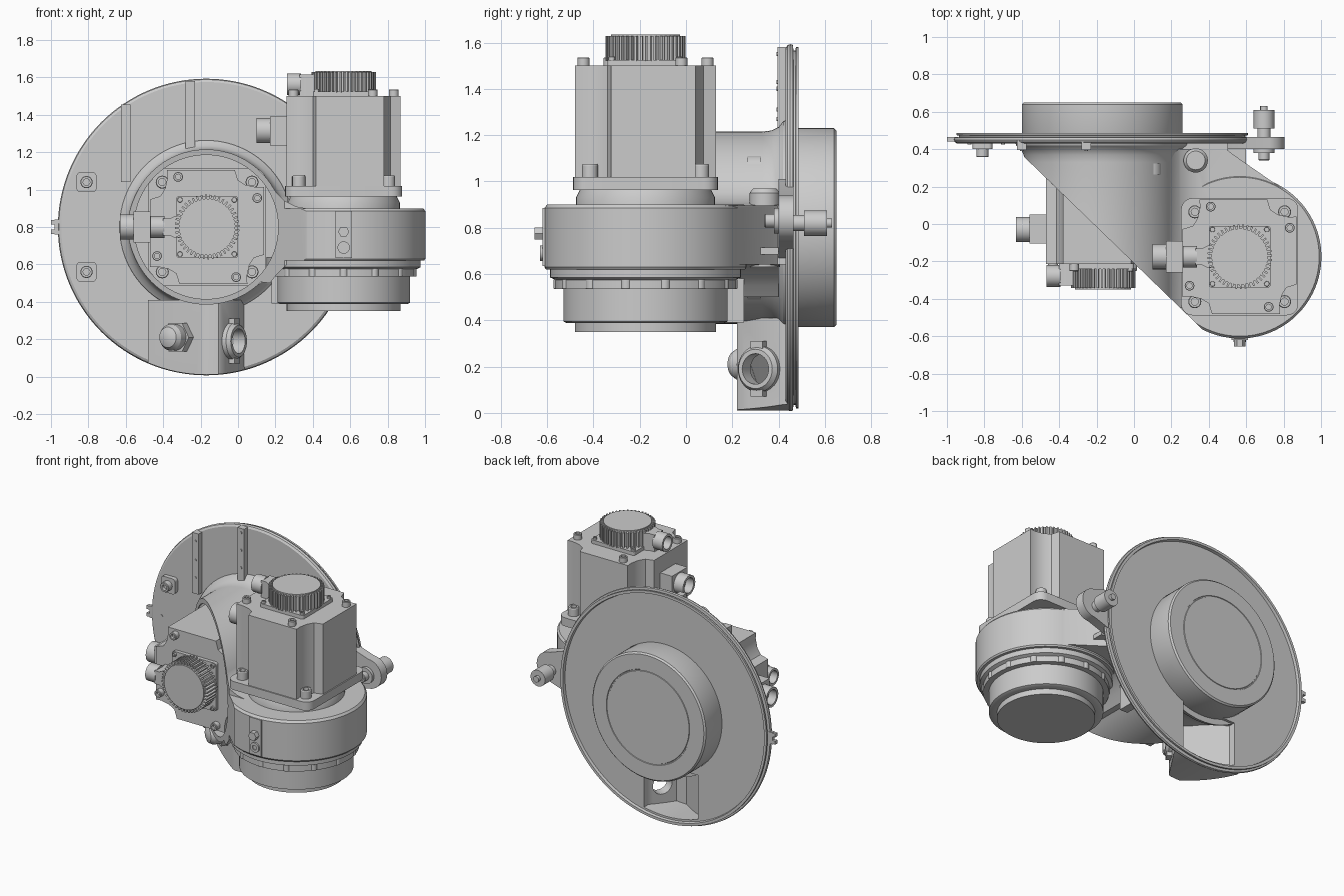
import bpy, bmesh, math
from mathutils import Matrix, Vector

if "Cube" in bpy.data.objects:
    bpy.data.objects.remove(bpy.data.objects["Cube"])

I = Matrix.Identity(4)
FRONT = Matrix.Rotation(math.pi / 2, 4, 'X')      # local z -> -y, local y -> z
CX, CZ = -0.17, 0.80                              # disc axis


def finish(name, bm, mat):
    bmesh.ops.remove_doubles(bm, verts=bm.verts, dist=1e-5)
    bmesh.ops.recalc_face_normals(bm, faces=bm.faces)
    bm.transform(mat)
    me = bpy.data.meshes.new(name)
    bm.to_mesh(me)
    bm.free()
    ob = bpy.data.objects.new(name, me)
    bpy.context.collection.objects.link(ob)
    return ob


def lathe(name, prof, mat=I, n=64):
    """Spin (radius, height) points about local z."""
    bm = bmesh.new()
    vs = [bm.verts.new((r, 0, h)) for r, h in prof]
    es = [bm.edges.new(p) for p in zip(vs, vs[1:])]
    bmesh.ops.spin(bm, geom=vs + es, cent=(0, 0, 0), axis=(0, 0, 1), angle=2 * math.pi, steps=n)
    return finish(name, bm, mat)


def cyl(name, r, z0, z1, mat=I, n=64):
    return lathe(name, [(0, z0), (r, z0), (r, z1), (0, z1)], mat, n)


def tube(name, r, ri, z0, z1, mat=I, floor=0.0):
    return lathe(name, [(0, z0), (r, z0), (r, z1), (ri, z1), (ri, z0 + floor), (0, z0 + floor)], mat, 32)


def prism(name, pts, z0, z1, mat=I):
    bm = bmesh.new()
    f = bm.faces.new([bm.verts.new((x, y, z0)) for x, y in pts])
    g = bmesh.ops.extrude_face_region(bm, geom=[f])['geom']
    bmesh.ops.translate(bm, verts=[v for v in g if isinstance(v, bmesh.types.BMVert)], vec=(0, 0, z1 - z0))
    return finish(name, bm, mat)


def box(name, x, y, z, mat=I):
    return prism(name, [(x[0], y[0]), (x[1], y[0]), (x[1], y[1]), (x[0], y[1])], z[0], z[1], mat)


def round_rect(h, r, n=5):
    return [(sx * (h - r) + r * math.cos(a), sy * (h - r) + r * math.sin(a))
            for q, (sx, sy) in enumerate([(1, 1), (-1, 1), (-1, -1), (1, -1)])
            for a in [math.pi / 2 * (q + i / n) for i in range(n + 1)]]


def aim(loc, d):
    return Matrix.Translation(loc) @ Vector(d).to_track_quat('Z', 'Y').to_matrix().to_4x4()


def bolt(name, loc, d, r, h, mat=I):
    return lathe(name, [(0, h * .5), (r * .55, h * .5), (r * .55, h), (r * .9, h), (r, h * .9), (r, 0), (0, 0)],
                 mat @ aim(loc, d), 16)


def boolean(ob, *steps):
    """Apply (operation, object) pairs and delete the helpers."""
    for op, other in steps:
        m = ob.modifiers.new(op, 'BOOLEAN')
        m.operation, m.object, m.solver = op, other, 'EXACT'
        other.hide_render = True
    dg = bpy.context.evaluated_depsgraph_get()
    me = bpy.data.meshes.new_from_object(ob.evaluated_get(dg))
    ob.modifiers.clear()
    ob.data = me
    for _, other in steps:
        bpy.data.objects.remove(other)
    return ob


def disc_mat(y=0.0):
    return Matrix.Translation((CX, y, CZ)) @ FRONT


# Sump wedge and its cavity, open to the back
def sump_block(pts, z0, z1, r):
    ob = prism("sump", pts, z0, z1)
    return boolean(ob, ('INTERSECT', cyl("clip", r, -1, 1, disc_mat(), 96)))


def cavity():
    return sump_block([(-.01, .52), (-.01, .42), (-.105, .25), (-.18, .25), (-.42, .42), (-.42, .52)], 0, .40, .745)


PORT = aim((-.03, .32, .19), (.86, -.51, 0))
sump = sump_block([(.04, .45), (.03, .42), (-.09, .23), (-.105, .22), (-.18, .22), (-.20, .23), (-.48, .42), (-.48, .45)],
                  -.1, .41, .79)
boolean(sump, ('DIFFERENCE', cavity()), ('DIFFERENCE', cyl("port_cut", .066, -.08, .1, PORT, 32)))
lathe("port_ring", [(.066, -.02), (.10, -.02), (.10, .02), (.085, .04), (.066, .04), (.066, -.02)], PORT, 32)
for s in (-1, 1):
    box("port_clamp", (-.03, .03), (s * .10 - .02, s * .10 + .02), (-.02, .03), PORT)
PLUG = aim((-.31, .305, .21), (-.57, -.82, 0))
cyl("plug_hex", .088, -.03, .045, PLUG, 6)
lathe("plug_dome", [(.07, .045), (.07, .09), (.055, .115), (.03, .125), (0, .128)], PLUG, 32)

# Mounting disc with rear lip
disc = lathe("mounting_disc", [(0, -.43), (.775, -.43), (.788, -.438), (.793, -.45), (.79, -.462), (.765, -.464), (.765, -.472),
                               (.78, -.475), (.78, -.487), (.762, -.487), (.758, -.468), (0, -.468)], disc_mat(), 128)
boolean(disc, ('DIFFERENCE', cavity()))
box("disc_strip", (-.625, -.575), (1.04, 1.455), (-.45, -.395), FRONT)
box("disc_strip", (-.28, -.23), (1.18, 1.58), (-.45, -.395), FRONT)
for x, zs in ((-.60, (1.15, 1.27, 1.40)), (-.255, (1.31, 1.43, 1.55))):
    for z in zs:
        cyl("strip_rivet", .009, 0, .004, aim((x, .395, z), (0, -1, 0)), 12)
for z in (.56, 1.04):
    M = Matrix.Translation((-.81, 0, z)) @ FRONT
    prism("disc_pad", round_rect(.053, .02), -.45, -.40, M)
    bolt("pad_bolt", (-.81, .40, z), (0, -1, 0), .033, .042)
for x in (-.88, -.70):
    cyl("disc_pin", .01, 0, .004, aim((x, .43, .80), (0, -1, 0)), 12)
box("edge_tab", (-.98, -.94), (.76, .84), (-.465, -.44), FRONT)
for z in (.775, .825):
    box("edge_tab_prong", (-1.0, -.97), (z - .012, z + .012), (-.465, -.44), FRONT)

# Right-hand lug with locating pin
lug = [(.705 + .10 * math.cos(a), .84 + .10 * math.sin(a)) for a in [math.pi * (i / 16 - .5) for i in range(17)]]
prism("side_lug", [(.50, .67)] + lug + [(.50, 1.01)], -.465, -.40, FRONT)
lathe("lug_pin", [(0, 0), (.035, 0), (.035, .05), (.055, .05), (.055, .15), (.02, .15), (.02, .17), (0, .17)],
      aim((.695, .46, .82), (0, 1, 0)), 32)
cyl("lug_boss", .055, 0, .02, aim((.695, .40, .83), (0, -1, 0)), 32)
bolt("lug_bolt", (.695, .38, .83), (0, -1, 0), .03, .04)

# Housing: horizontal barrel plus side arm, cut diagonally and hollowed
housing = lathe("elbow_housing", [(0, -.45), (.47, -.45), (.46, -.42), (.435, -.40), (.42, -.37), (.415, -.33),
                                  (.415, .60), (0, .60)], disc_mat(), 96)
HC = Matrix.Translation((.565, -.175, 0))
arm = prism("arm", [(-.1, .43), (.50, .43), (.50, .395), (.525, .375), (.82, .17), (.565, -.175), (.29, -.51), (-.1, -.15)], .64, .895)
ring = lathe("round", [(0, .62), (.43, .62), (.437, .63), (.437, .885), (.425, .90), (0, .90)], HC, 96)
top_fillet = prism("fillet", [(.0, .85), (.0, 1.05), (.17, 1.035), (.205, .985), (.25, .94), (.31, .91), (.39, .895), (.39, .85)],
                   -.40, .45, FRONT)
low_fillet = prism("fillet", [(.0, .70), (.0, .52), (.17, .50), (.21, .55), (.26, .60), (.31, .625), (.39, .64), (.39, .70)],
                   -.40, .45, FRONT)
slant = Matrix.Translation((-.165, -.05, .8)) @ Matrix.Rotation(math.atan2(-.90, .93), 4, 'Z')
boolean(housing, ('UNION', arm), ('UNION', ring), ('UNION', top_fillet), ('UNION', low_fillet),
        ('DIFFERENCE', box("slant_cut", (-2, 2), (-2, 0), (-2, 2), slant)),
        ('DIFFERENCE', cyl("bore", .385, -.36, 1, disc_mat(), 96)))
lathe("arm_boss", [(0, .63), (.065, .63), (.065, .95), (.05, .97), (0, .97)], Matrix.Translation((.33, .34, 0)), 32)
box("arm_web", (.46, .60), (.20, .40), (.685, .715))
box("arm_bracket", (.18, .24), (.15, .25), (.39, .64))

# Front plate and fittings on the round housing
box("fitting_plate", (.52, .61), (-.62, -.58), (.635, .885))
cyl("upper_fitting", .03, 0, .04, aim((.565, -.615, .775), (0, -1, 0)), 6)
tube("lower_fitting", .033, .016, 0, .012, aim((.565, -.618, .69), (0, -1, 0)), .004)

# Gearboxes: one below the arm, one behind the disc
lathe("lower_gearbox", [(0, .64), (.412, .64), (.412, .585), (.39, .575), (.39, .535), (.355, .535), (.355, .395),
                        (.34, .388), (.305, .388), (.305, .35), (0, .35)], HC, 96)
for i in range(14):
    a = 2 * math.pi * (i + .5) / 14
    bolt("gearbox_bolt", (.565 + .373 * math.cos(a), -.175 + .373 * math.sin(a), .577), (0, 0, -1), .025, .042)
lathe("rear_gearbox", [(0, -.36), (.40, -.36), (.43, -.43), (.43, -.64), (.42, -.65), (.318, -.65), (.316, -.646),
                       (.31, -.646), (.308, -.65), (0, -.65)], disc_mat(), 96)


# Servo motor, built along local z with connectors facing local -x
def motor(mat):
    lathe("motor_neck", [(0, -.03), (.30, -.03), (.30, .03), (.28, .07), (0, .07)], mat)
    prism("motor_flange", round_rect(.313, .06), .062, .12, mat)
    corner = [(-.305, -.215), (-.265, -.212), (-.205, -.225), (-.165, -.25), (-.148, -.305)]
    pts = []
    for q in range(4):
        R = Matrix.Rotation(q * math.pi / 2, 2)
        pts += [tuple(R @ Vector(p)) for p in corner]
    prism("motor_body", pts, .11, .60, mat)
    for q in range(4):
        R = Matrix.Rotation(q * math.pi / 2, 2)
        x, y = R @ Vector((.24, .24))
        bolt("motor_flange_bolt", (x, y, .12), (0, 0, 1), .035, .055, mat)
        x, y = R @ Vector((.268, .155))
        bolt("motor_cap_bolt", (x, y, .60), (0, 0, 1), .026, .036, mat)
    # finned encoder cover
    prism("encoder_base", round_rect(.165, .015), .595, .625, mat)
    n = 44
    fins = [((.173 if k in (1, 2) else .150) * math.cos(a), (.173 if k in (1, 2) else .150) * math.sin(a))
            for i in range(n) for k in range(4) for a in [2 * math.pi * (i + (0, .05, .45, .5)[k]) / n]]
    prism("encoder_fins", fins, .62, .728, mat)
    cyl("encoder_cap", .15, .72, .735, mat)
    for sx, sy in ((1, 1), (1, -1), (-1, 1), (-1, -1)):
        bolt("encoder_screw", (sx * .145, sy * .145, .625), (0, 0, 1), .014, .014, mat)
    # encoder and power connectors
    prism("encoder_connector", [(-.10, -.06), (-.10, .06), (-.17, .06), (-.20, .045), (-.235, .045), (-.235, -.045),
                                (-.20, -.045), (-.17, -.06)], .60, .715, mat)
    tube("encoder_socket", .058, .042, 0, .075, mat @ aim((-.228, 0, .663), (-1, 0, 0)), .02)
    box("power_connector", (-.395, -.29), (-.083, .083), (.335, .49), mat)
    tube("power_socket", .067, .05, 0, .078, mat @ aim((-.388, 0, .415), (-1, 0, 0)), .02)


motor(Matrix.Translation((.565, -.175, .90)))
motor(Matrix.Translation((-.165, .385, .80)) @ FRONT)

# Smooth shading with sharp edges kept
bpy.ops.object.select_all(action='SELECT')
bpy.context.view_layer.objects.active = housing
bpy.ops.object.shade_smooth_by_angle(angle=math.radians(30))
